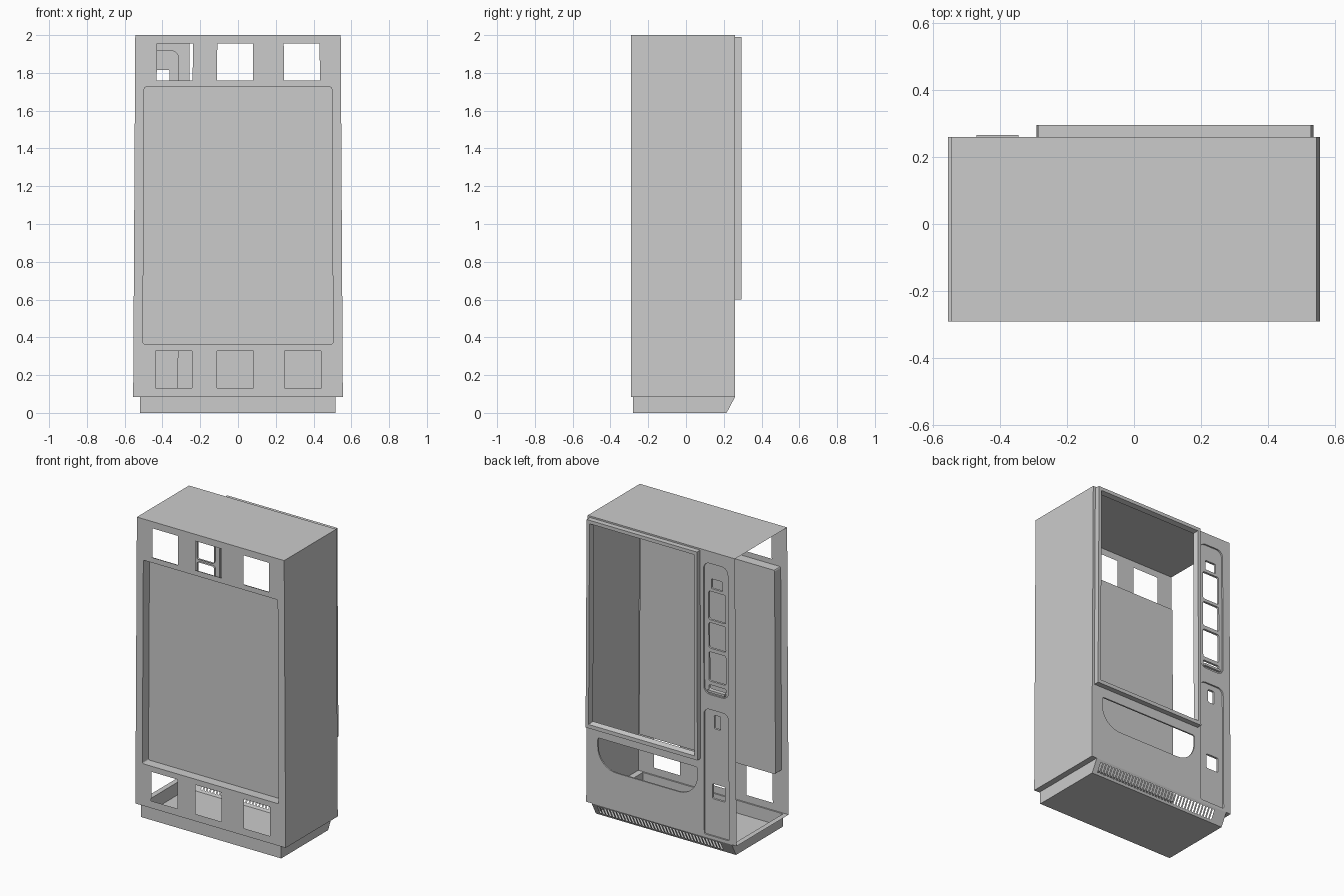
import bpy, bmesh, math
from mathutils import Vector

if "Cube" in bpy.data.objects:
    bpy.data.objects.remove(bpy.data.objects["Cube"])

FRONT, BACK, TOP, BOT = 0.26, -0.29, 2.0, 0.085
W = 0.555


def rrect(x0, x1, z0, z1, r=0.0, n=5):
    """Rounded rectangle; r is one radius or (bl, br, tr, tl)."""
    rs = r if isinstance(r, tuple) else (r,) * 4
    pts = []
    corners = [(x0, z0, 1, 1, 180), (x1, z0, -1, 1, 270), (x1, z1, -1, -1, 0), (x0, z1, 1, -1, 90)]
    for (x, z, sx, sz, a0), q in zip(corners, rs):
        if q == 0:
            pts.append((x, z))
            continue
        for i in range(n + 1):
            a = math.radians(a0 + 90 * i / n)
            pts.append((x + sx * q + q * math.cos(a), z + sz * q + q * math.sin(a)))
    return pts


def fill(bm, loops, place):
    """Flat sheet: first loop is the outline, the others are holes."""
    edges = []
    for lp in loops:
        vs = [bm.verts.new(place(a, b)) for a, b in lp]
        edges += [bm.edges.new((vs[i - 1], vs[i])) for i in range(len(vs))]
    bmesh.ops.triangle_fill(bm, use_beauty=True, use_dissolve=False, edges=edges)


def at(y):
    return lambda a, b: (a, y, b)


def wall(bm, la, ya, lb, yb):
    """Strip joining two loops of equal length at depths ya and yb."""
    va = [bm.verts.new((x, ya, z)) for x, z in la]
    vb = [bm.verts.new((x, yb, z)) for x, z in lb]
    for i in range(len(va)):
        bm.faces.new((va[i - 1], va[i], vb[i], vb[i - 1]))


def quad(bm, *pts):
    bm.faces.new([bm.verts.new(p) for p in pts])


def finish(name, bm, facing=None):
    bmesh.ops.remove_doubles(bm, verts=bm.verts, dist=1e-5)
    bmesh.ops.recalc_face_normals(bm, faces=bm.faces)
    if facing:
        d = Vector(facing)
        if sum(f.normal.dot(d) * f.calc_area() for f in bm.faces) < 0:
            bmesh.ops.reverse_faces(bm, faces=bm.faces)
    for v in bm.verts:  # the cabinet narrows slightly towards the top
        v.co.x *= 0.98 + 0.02 * min(1, (TOP - v.co.z) / (TOP - BOT))
    me = bpy.data.meshes.new(name)
    bm.to_mesh(me)
    bm.free()
    ob = bpy.data.objects.new(name, me)
    bpy.context.collection.objects.link(ob)
    return ob


body = rrect(-W, W, BOT, TOP)
window = rrect(-0.262, 0.508, 0.635, 1.96)
hatch = rrect(-0.267, 0.472, 0.335, 0.535, (0.14, 0.14, 0.012, 0.012), 8)
upper = rrect(-0.50, -0.317, 1.045, 1.92, 0.045)
lower = rrect(-0.50, -0.317, 0.105, 0.945, (0.008, 0.008, 0.04, 0.04))

# Service front with window, delivery hatch and control openings
bm = bmesh.new()
fill(bm, [body, window, hatch, upper, lower], at(FRONT))
wall(bm, hatch, FRONT, hatch, FRONT - 0.01)
finish("front_wall", bm, (0, 1, 0))

# Recessed control panels with rimmed openings
upper_holes = [rrect(-0.452, -0.369, 1.75, 1.815, 0.006),
               rrect(-0.475, -0.348, 1.54, 1.73, 0.012),
               rrect(-0.475, -0.348, 1.35, 1.52, 0.012),
               rrect(-0.475, -0.348, 1.13, 1.325, 0.012),
               rrect(-0.475, -0.348, 1.075, 1.105, 0.01)]
lower_holes = [rrect(-0.435, -0.387, 0.82, 0.91, 0.008),
               rrect(-0.465, -0.372, 0.35, 0.45, 0.008)]
for name, outline, holes in (("selection_panel", upper, upper_holes),
                             ("coin_panel", lower, lower_holes)):
    bm = bmesh.new()
    floor = FRONT - 0.01
    fill(bm, [outline] + holes, at(floor))
    wall(bm, outline, FRONT, outline, floor)
    for h in holes:
        wall(bm, h, floor, h, floor - 0.015)
    finish(name, bm, (0, 1, 0))

# Small lip under the lowest slot
bm = bmesh.new()
lip = rrect(-0.475, -0.348, 1.06, 1.075)
fill(bm, [lip], at(FRONT + 0.005))
wall(bm, lip, FRONT + 0.005, lip, FRONT - 0.01)
finish("slot_lip", bm, (0, 1, 0))

# Raised window frame with bevelled inner edge
bm = bmesh.new()
outer = rrect(-0.292, 0.538, 0.60, 1.99)
inner = rrect(-0.270, 0.516, 0.625, 1.967)
fill(bm, [outer, inner], at(0.295))
wall(bm, outer, 0.295, outer, FRONT)
wall(bm, inner, 0.295, window, FRONT)
finish("window_frame", bm, (0, 1, 0))

# Rear wall with deep central recess and six square openings
bm = bmesh.new()
recess = rrect(-0.505, 0.505, 0.365, 1.725, 0.01, 3)
vents = [rrect(x - 0.097, x + 0.097, z, z + 0.195)
         for x in (-0.341, -0.015, 0.344) for z in (0.133, 1.76)]
fill(bm, [body, recess] + vents, at(BACK))
fill(bm, [recess], at(BACK + 0.065))
wall(bm, recess, BACK, recess, BACK + 0.065)
finish("rear_wall", bm, (0, -1, 0))

# Top and the single closed side (the other side is open)
bm = bmesh.new()
quad(bm, (-W, BACK, TOP), (W, BACK, TOP), (W, FRONT, TOP), (-W, FRONT, TOP))
quad(bm, (W, BACK, BOT), (W, FRONT, BOT), (W, FRONT, TOP), (W, BACK, TOP))
finish("top_and_side", bm, (0, 0, 1))

# Hollow plinth with a narrow flange up to the cabinet outline
L, R, B, TOE = -0.52, 0.515, -0.28, 0.215
bm = bmesh.new()
quad(bm, (L, B, 0), (R, B, 0), (R, TOE, 0), (L, TOE, 0))
quad(bm, (L, B, 0), (R, B, 0), (R, B, BOT), (L, B, BOT))
for x, w in ((L, -W), (R, W)):
    quad(bm, (x, B, 0), (x, TOE, 0), (x, FRONT, BOT), (x, B, BOT))
    quad(bm, (x, B, BOT), (x, FRONT, BOT), (w, FRONT, BOT), (w, BACK, BOT))
quad(bm, (L, B, BOT), (R, B, BOT), (W, BACK, BOT), (-W, BACK, BOT))
finish("plinth", bm, (0, 0, -1))

# Sloping toe grille with a row of slots
bm = bmesh.new()
slots = [rrect(-0.43 + i * 0.0242, -0.43 + i * 0.0242 + 0.0125, 0.015, 0.072) for i in range(38)]
fill(bm, [rrect(L, R, 0, BOT)] + slots,
     lambda a, b: (a, TOE + (FRONT - TOE) * b / BOT, b))
finish("toe_grille", bm, (0, 1, -0.5))

# Keep edges sharp, corners smooth
for ob in bpy.context.collection.objects:
    ob.select_set(True)
    bpy.context.view_layer.objects.active = ob
bpy.ops.object.shade_smooth_by_angle(angle=math.radians(30))
